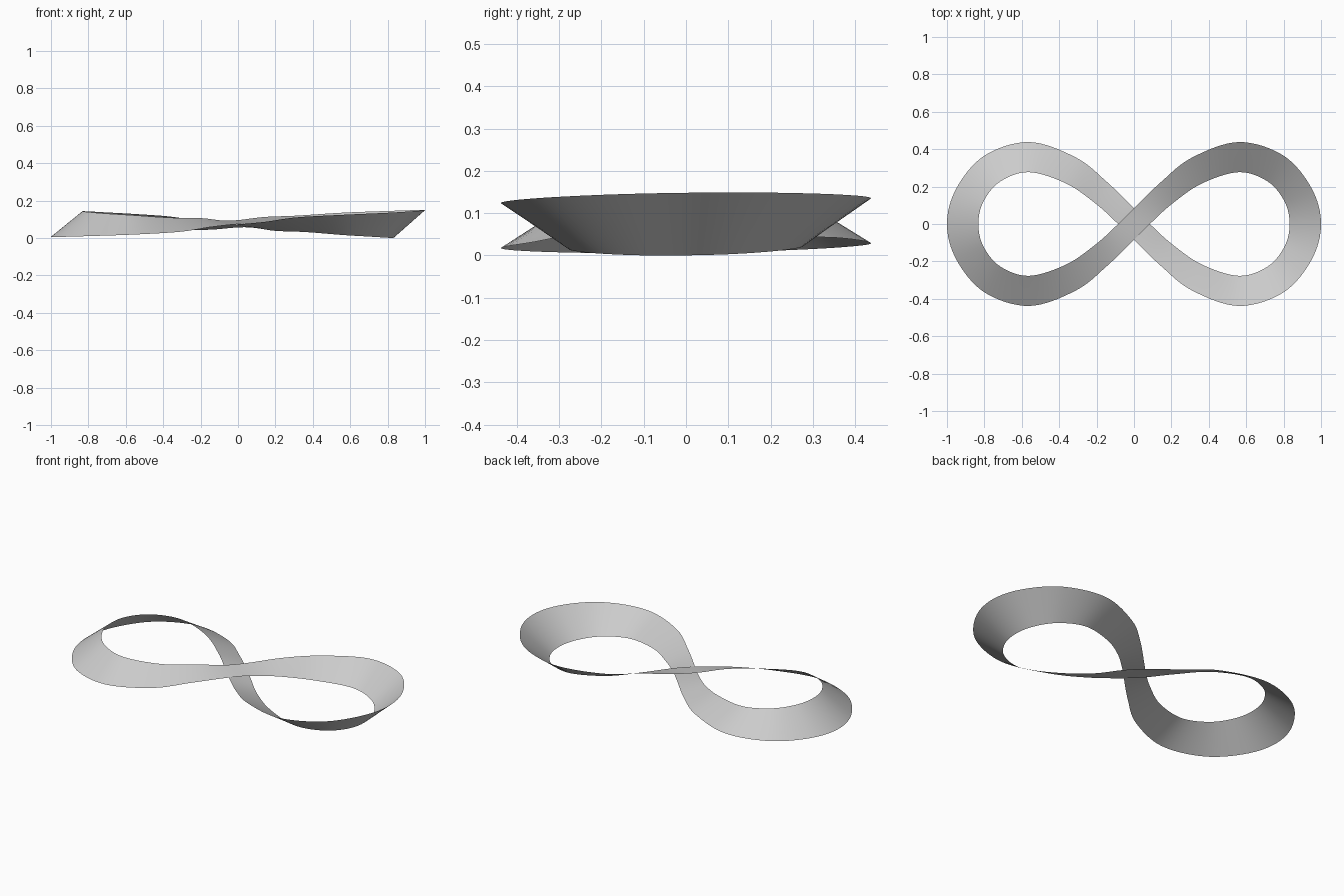
import bpy, bmesh
from mathutils import Vector

if "Cube" in bpy.data.objects:
    bpy.data.objects.remove(bpy.data.objects["Cube"])

# Quarter-lobe keys: outer edge x, y; inner edge x, y; half height of the tilted band
QUARTER = [
    (0.00, 0.085, 0.085, 0.00, 0.010),
    (0.145, 0.225, 0.20, 0.105, 0.025),
    (0.31, 0.355, 0.36, 0.215, 0.040),
    (0.56, 0.438, 0.56, 0.277, 0.055),
    (0.80, 0.365, 0.715, 0.227, 0.065),
    (0.95, 0.19, 0.805, 0.12, 0.072),
    (1.00, 0.00, 0.832, 0.00, 0.074),
]
STEPS = 8


def spline(points, steps):
    """Closed Catmull-Rom curve through the points."""
    n, out = len(points), []
    for i in range(n):
        p0, p1, p2, p3 = (points[(i + k) % n] for k in (-1, 0, 1, 2))
        for s in range(steps):
            t = s / steps
            out.append(0.5 * (2 * p1 + (p2 - p0) * t
                              + (2 * p0 - 5 * p1 + 4 * p2 - p3) * t * t
                              + (3 * p1 - p0 - 3 * p2 + p3) * t ** 3))
    return out


# Each lobe runs from +y round to -y; the low edge is inside on the right, outside on the left
lobe = [(k, 1) for k in QUARTER] + [(k, -1) for k in QUARTER[-2::-1]]
low, high = [], []
for side in (1, -1):
    for (ox, oy, ix, iy, h), sy in lobe:
        h *= 1 if side > 0 else 0.92
        lift = 0.010 * side * sy if h < 0.03 else 0   # one strand passes over the other
        outer = Vector((side * ox, sy * oy, 0))
        inner = Vector((side * ix, sy * iy, 0))
        for p, sign in ((outer, side), (inner, -side)):
            p.z = 0.075 + 0.013 * p.y + lift + sign * h
        low.append(inner if side > 0 else outer)
        high.append(outer if side > 0 else inner)

# Ribbon surface between the two edges
bm = bmesh.new()
rows = []
for a, b in zip(spline(low, STEPS), spline(high, STEPS)):
    rows.append([bm.verts.new(a.lerp(b, t)) for t in (0, 0.5, 1)])
for r, q in zip(rows, rows[1:] + rows[:1]):
    for j in range(2):
        bm.faces.new((r[j], r[j + 1], q[j + 1], q[j]))

# Centre the ribbon and stand it on z = 0
zmin = min(v.co.z for v in bm.verts)
for v in bm.verts:
    v.co.z -= zmin
for f in bm.faces:
    f.smooth = True
bmesh.ops.recalc_face_normals(bm, faces=bm.faces)
if sum(f.normal.z * f.calc_area() for f in bm.faces) < 0:
    bmesh.ops.reverse_faces(bm, faces=bm.faces)

mesh = bpy.data.meshes.new("figure_eight_ribbon")
bm.to_mesh(mesh)
bm.free()
obj = bpy.data.objects.new("figure_eight_ribbon", mesh)
bpy.context.collection.objects.link(obj)
